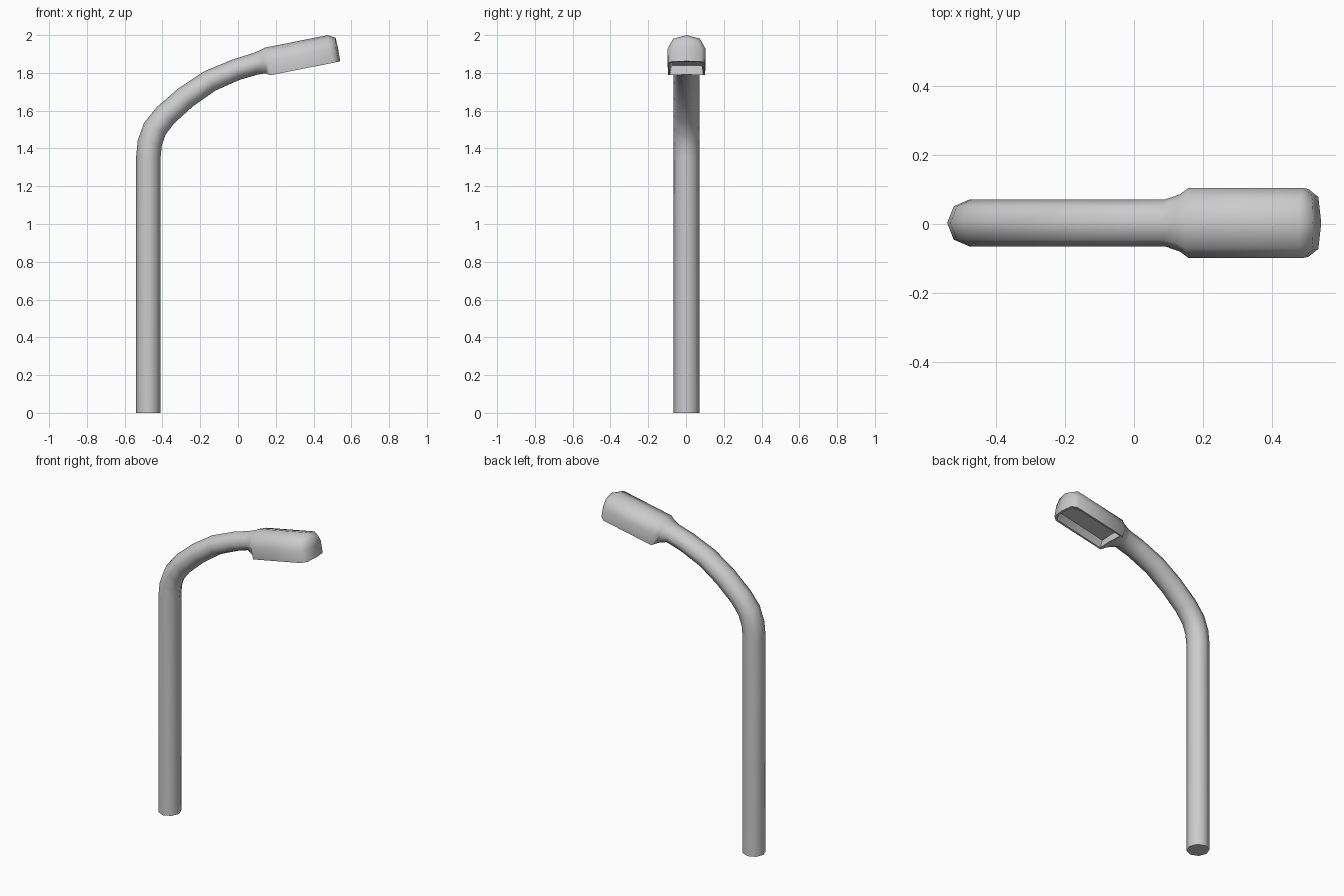
import bpy, bmesh, math
from mathutils import Vector

if "Cube" in bpy.data.objects:
    bpy.data.objects.remove(bpy.data.objects["Cube"])

Y0 = 0.003
bm = bmesh.new()


def ring(pts):
    return [bm.verts.new(p) for p in pts]


def bridge(a, b):
    n = len(a)
    return [bm.faces.new((a[i], a[(i + 1) % n], b[(i + 1) % n], b[i])) for i in range(n)]


# Pole and arm: octagonal tube, (x, z, in-plane radius, tilt of travel in degrees)
path = [(-.475, 0, .065, 90), (-.475, 1.35, .065, 90), (-.467, 1.43, .065, 78),
        (-.440, 1.505, .065, 62), (-.383, 1.577, .063, 47), (-.275, 1.672, .061, 39),
        (-.150, 1.757, .059, 30), (-.010, 1.817, .057, 20), (.090, 1.847, .058, 13)]
rings = []
for x, z, r, deg in path:
    a = math.radians(deg)
    up = Vector((-math.sin(a), 0, math.cos(a)))
    rings.append(ring([Vector((x, Y0, z)) + up * r * math.cos(k * math.pi / 4)
                       + Vector((0, .068 * math.sin(k * math.pi / 4), 0)) for k in range(8)]))

# Lamp head: rounded top, straight sides, flat underside, in a tilted frame
tilt = math.radians(11.2)
U = Vector((math.cos(tilt), 0, math.sin(tilt)))
V = Vector((-math.sin(tilt), 0, math.cos(tilt)))
O = Vector((.1, Y0, 1.85))


def head_ring(s, w, top, diag, side, bot, bw, bulge=0):
    prof = [(0, top), (.7 * w, diag), (w, side), (bw, bot), (0, bot),
            (-bw, bot), (-w, side), (-.7 * w, diag)]
    return ring([O + U * (s + bulge * (1 - (y / w) ** 2)) + V * t + Vector((0, y, 0))
                 for y, t in prof])


rings.append(head_ring(.034, .083, .066, .050, 0, -.060, .068))
first_head = len(rings)
rings.append(head_ring(.058, .101, .074, .055, 0, -.075, .098))
rings.append(head_ring(.397, .101, .074, .055, 0, -.075, .098))
rings.append(head_ring(.426, .077, .052, .038, 0, -.074, .075, .009))

under = []
for i in range(len(rings) - 1):
    faces = bridge(rings[i], rings[i + 1])
    if i >= first_head:
        under += [faces[3], faces[4]]
bm.faces.new(rings[0])
tip = bm.verts.new(O + U * .437 - V * .005)
n = len(rings[-1])
for i in range(n):
    bm.faces.new((rings[-1][i], rings[-1][(i + 1) % n], tip))
bmesh.ops.recalc_face_normals(bm, faces=bm.faces)

# Recessed light opening in the underside
bmesh.ops.inset_region(bm, faces=under, thickness=.014)
ext = bmesh.ops.extrude_face_region(bm, geom=under)
bmesh.ops.delete(bm, geom=under, context='FACES')
top_verts = [g for g in ext['geom'] if isinstance(g, bmesh.types.BMVert)]
for v in top_verts:
    v.co += V * .05
    v.co.y = Y0 + (v.co.y - Y0) * .9
bmesh.ops.recalc_face_normals(bm, faces=bm.faces)

mesh = bpy.data.meshes.new("street_lamp")
bm.to_mesh(mesh)
bm.free()
lamp = bpy.data.objects.new("street_lamp", mesh)
bpy.context.collection.objects.link(lamp)
bpy.context.view_layer.objects.active = lamp
lamp.select_set(True)
bpy.ops.object.shade_smooth_by_angle(angle=math.radians(62))
